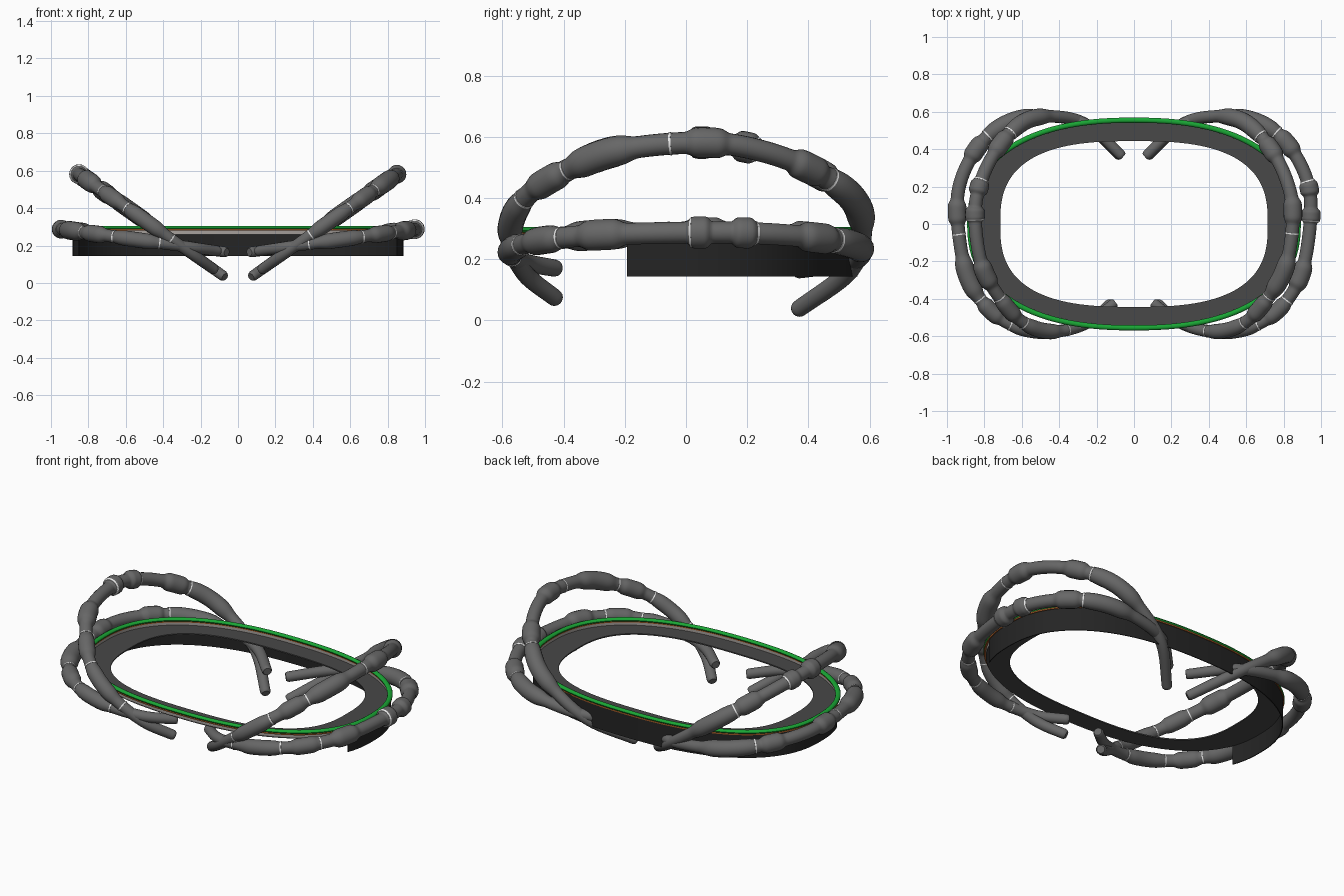
import bpy, bmesh, math
from mathutils import Vector

if "Cube" in bpy.data.objects:
    bpy.data.objects.remove(bpy.data.objects["Cube"])


def mat(name, rgb):
    m = bpy.data.materials.new(name)
    m.diffuse_color = (*rgb, 1)
    m.use_nodes = True
    m.node_tree.nodes["Principled BSDF"].inputs["Base Color"].default_value = m.diffuse_color
    return m


GREY = mat("tube grey", (0.135, 0.135, 0.135))
PLATE = mat("plate grey", (0.065, 0.065, 0.065))
BLACK = mat("skirt black", (0.018, 0.018, 0.018))
GREEN = mat("rim green", (0.01, 0.38, 0.035))
ORANGE = mat("line orange", (0.36, 0.1, 0.02))
LIGHT = mat("lip light grey", (0.38, 0.35, 0.33))
WHITE = mat("joint white", (0.8, 0.8, 0.8))


def grid_object(name, rows, material, closed_rows, closed_cols=True):
    """Skin a list of point rows into one smooth object."""
    bm = bmesh.new()
    v = [[bm.verts.new(p) for p in row] for row in rows]
    n, k = len(v), len(v[0])
    for i in range(n if closed_rows else n - 1):
        for j in range(k if closed_cols else k - 1):
            a, b = v[i], v[(i + 1) % n]
            bm.faces.new((a[j], a[(j + 1) % k], b[(j + 1) % k], b[j]))
    if not closed_rows and closed_cols:
        bm.faces.new(v[0])
        bm.faces.new(v[-1])
    bmesh.ops.recalc_face_normals(bm, faces=bm.faces)
    me = bpy.data.meshes.new(name)
    bm.to_mesh(me)
    bm.free()
    ob = bpy.data.objects.new(name, me)
    bpy.context.collection.objects.link(ob)
    me.materials.append(material)
    bpy.context.view_layer.objects.active = ob
    ob.select_set(True)
    bpy.ops.object.shade_smooth_by_angle(angle=math.radians(40))
    ob.select_set(False)
    return ob


def oval(a, b, n, z, ang):
    c, s = math.cos(ang), math.sin(ang)
    return Vector((a * math.copysign(abs(c) ** (2 / n), c),
                   b * math.copysign(abs(s) ** (2 / n), s), z))


def oval_ring(name, profile, material, start=0, end=360, steps=128):
    """Profile entries are (x radius, y radius, squareness, z)."""
    full = end - start == 360
    rows = []
    for i in range(steps if full else steps + 1):
        ang = math.radians(start + (end - start) * i / steps)
        rows.append([oval(*p, ang) for p in profile])
    return grid_object(name, rows, material, full)


# oval tray: flat plate, hanging back skirt, lip, orange line and green rim
N = 2.35
oval_ring("plate", [(0.715, 0.443, 2.75, 0.255), (0.715, 0.443, 2.75, 0.262),
                    (0.878, 0.556, N, 0.262), (0.878, 0.556, N, 0.255)], PLATE)
oval_ring("back_skirt", [(0.884, 0.561, N, 0.143), (0.884, 0.561, N, 0.28),
                         (0.879, 0.556, N, 0.28), (0.879, 0.556, N, 0.143)],
          BLACK, -16.5, 196.5)
oval_ring("inner_lip", [(0.873, 0.551, N, 0.26), (0.873, 0.551, N, 0.282),
                        (0.878, 0.556, N, 0.282), (0.878, 0.556, N, 0.26)], LIGHT)
oval_ring("orange_line", [(0.87, 0.548, N, 0.279), (0.87, 0.548, N, 0.29),
                          (0.889, 0.566, N, 0.29), (0.889, 0.566, N, 0.279)], ORANGE)
oval_ring("green_rim", [(0.878 + 0.014 * math.cos(q), 0.555 + 0.014 * math.sin(q + 1.5708),
                         N, 0.294 + 0.011 * math.sin(q))
                        for q in [j * math.tau / 10 for j in range(10)]], GREEN)


# curved arms: C-shaped paths seen from above (x, y), laid on a sloping plane
LOWER = [(0.10, -0.42), (0.25, -0.53), (0.45, -0.575), (0.65, -0.54), (0.80, -0.43),
         (0.90, -0.25), (0.945, 0.05), (0.92, 0.25), (0.81, 0.44), (0.65, 0.55),
         (0.45, 0.575), (0.25, 0.53), (0.06, 0.36)]
UPPER = [(0.12, -0.42), (0.25, -0.53), (0.42, -0.575), (0.57, -0.54), (0.69, -0.43),
         (0.81, -0.23), (0.85, 0.05), (0.81, 0.25), (0.71, 0.43), (0.58, 0.55),
         (0.42, 0.575), (0.25, 0.53), (0.07, 0.36)]

# swellings (position along arm, half length, radius) and white joint positions
KIND_A = ([(0.5, 0.013, 0.053), (0.556, 0.013, 0.051), (0.375, 0.026, 0.051),
           (0.285, 0.025, 0.045), (0.66, 0.024, 0.05), (0.74, 0.05, 0.046),
           (0.19, 0.04, 0.042)],
          [0.125, 0.235, 0.315, 0.487, 0.57, 0.69])
KIND_B = ([(0.507, 0.022, 0.05), (0.37, 0.04, 0.05), (0.285, 0.024, 0.046),
           (0.645, 0.022, 0.05), (0.735, 0.055, 0.047), (0.19, 0.04, 0.041)],
          [0.14, 0.235, 0.318, 0.46, 0.68])


def smooth_path(pts, side, z0, slope, count=400):
    """Catmull-Rom through the points, resampled to even length."""
    p = [Vector((side * x, y, z0 + slope * x)) for x, y in pts]
    p = [2 * p[0] - p[1]] + p + [2 * p[-1] - p[-2]]
    dense = []
    for i in range(1, len(p) - 2):
        a, b, c, d = p[i - 1:i + 3]
        for k in range(40):
            t = k / 40
            dense.append(0.5 * (2 * b + (c - a) * t + (2 * a - 5 * b + 4 * c - d) * t * t
                                + (3 * b - a - 3 * c + d) * t ** 3))
    dense.append(p[-2])
    cum = [0]
    for a, b in zip(dense, dense[1:]):
        cum.append(cum[-1] + (b - a).length)
    out, j = [], 0
    for i in range(count + 1):
        s = cum[-1] * i / count
        while j < len(cum) - 2 and cum[j + 1] < s:
            j += 1
        out.append(dense[j].lerp(dense[j + 1], (s - cum[j]) / (cum[j + 1] - cum[j])))
    return out


def radius(t, swells):
    base = 0.028 + 0.008 * math.sin(math.pi * t)
    r = max([base] + [base + (R - base) * math.exp(-((t - c) / h) ** 6) for c, h, R in swells])
    edge = min(t, 1 - t)
    if edge < 0.006:
        r *= 0.75 + 0.25 * math.sqrt(edge / 0.006)
    return r


def sweep(name, path, lo, hi, swells, extra, normal, material):
    rows, n = [], len(path) - 1
    for i in range(lo, hi + 1):
        tan = (path[min(i + 1, n)] - path[max(i - 1, 0)]).normalized()
        side = tan.cross(normal)
        r = radius(i / n, swells) + extra
        rows.append([path[i] + r * (math.cos(q) * side + math.sin(q) * normal)
                     for q in [j * math.tau / 20 for j in range(20)]])
    return grid_object(name, rows, material, False)


ARMS = [("lower_right", LOWER, 1, 0.155, 0.14, KIND_A),
        ("lower_left", LOWER, -1, 0.155, 0.14, KIND_B),
        ("upper_right", UPPER, 1, -0.018, 0.705, KIND_B),
        ("upper_left", UPPER, -1, -0.018, 0.705, KIND_A)]
for name, pts, side, z0, slope, (swells, joints) in ARMS:
    path = smooth_path(pts, side, z0, slope)
    normal = Vector((-side * slope, 0, 1)).normalized()
    sweep(name + "_arm", path, 0, 400, swells, 0, normal, GREY)
    for k, t in enumerate(joints):
        i = round(t * 400)
        sweep(f"{name}_joint_{k + 1}", path, i, i + 1, swells, 0.002, normal, WHITE)
